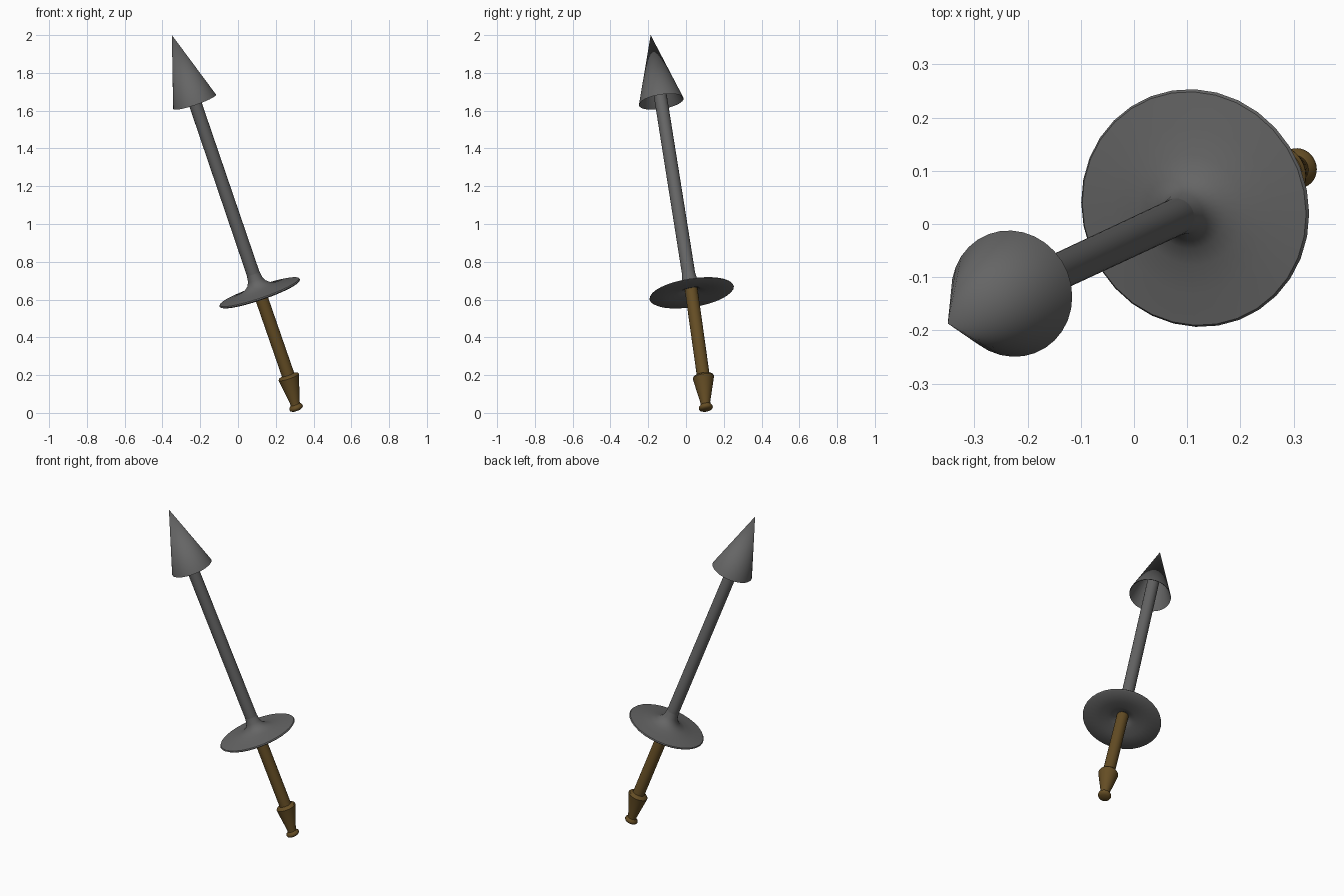
import bpy, bmesh, math
from mathutils import Vector

if "Cube" in bpy.data.objects:
    bpy.data.objects.remove(bpy.data.objects["Cube"])

SEG = 32
TIP = Vector((-0.35, -0.187, 2.0))
GUARD = Vector((0.115, 0.03, 0.635))
COLLAR = Vector((0.268, 0.092, 0.193))
CAP = Vector((0.311, 0.106, 0.012))
AXIS = (TIP - GUARD).normalized()
SIDE = AXIS.orthogonal().normalized()
UP = AXIS.cross(SIDE)


def material(name, colour):
    m = bpy.data.materials.new(name)
    m.diffuse_color = (*colour, 1)
    m.use_nodes = True
    m.node_tree.nodes["Principled BSDF"].inputs["Base Color"].default_value = m.diffuse_color
    return m


steel = material("dark_steel", (0.13, 0.13, 0.13))
wood = material("brown_grip", (0.13, 0.075, 0.018))


def lathe(name, start, end, profile, mat):
    """Rings of (distance along start->end, radius), all square to AXIS; radius 0 is a point."""
    bm = bmesh.new()
    path = (end - start).normalized()
    rings = []
    for d, r in profile:
        c = start + path * d
        if r == 0:
            rings.append([bm.verts.new(c)] * SEG)
            continue
        angles = [2 * math.pi * i / SEG for i in range(SEG)]
        rings.append([bm.verts.new(c + r * (SIDE * math.cos(a) + UP * math.sin(a))) for a in angles])
    for lo, hi in zip(rings, rings[1:]):
        for i in range(SEG):
            j = (i + 1) % SEG
            corners = list(dict.fromkeys((lo[i], lo[j], hi[j], hi[i])))
            bm.faces.new(corners)
    bmesh.ops.recalc_face_normals(bm, faces=bm.faces)
    mesh = bpy.data.meshes.new(name)
    bm.to_mesh(mesh)
    bm.free()
    mesh.materials.append(mat)
    obj = bpy.data.objects.new(name, mesh)
    bpy.context.collection.objects.link(obj)
    bpy.ops.object.select_all(action="DESELECT")
    obj.select_set(True)
    bpy.context.view_layer.objects.active = obj
    bpy.ops.object.shade_smooth_by_angle(angle=math.radians(40))
    return obj


length = (TIP - GUARD).length
base = length - 0.377  # where the point's rim sits

# Round blade, running up inside the hollow point
lathe("blade", GUARD, TIP, [(0.08, 0.035), (base + 0.25, 0.034)], steel)

# Hollow conical point
lathe("point", GUARD, TIP,
      [(base + 0.26, 0.034), (base + 0.004, 0.114), (base, 0.12), (length, 0)], steel)

# Thin dished guard flaring into the blade
lathe("guard", GUARD, TIP,
      [(0.025, 0.033), (0.012, 0.05), (0.004, 0.08), (-0.002, 0.13), (-0.006, 0.218),
       (0.0, 0.226), (0.006, 0.222), (0.014, 0.16), (0.024, 0.105), (0.036, 0.072),
       (0.053, 0.051), (0.075, 0.04), (0.11, 0.035)], steel)

# Grip between guard and pommel
lathe("grip", GUARD, COLLAR, [(-0.03, 0.034), (0.47, 0.034)], wood)

# Tapered pommel with a collar and an end cap
lathe("pommel", CAP, COLLAR,
      [(0, 0), (0.001, 0.022), (0.007, 0.034), (0.015, 0.038), (0.024, 0.036), (0.034, 0.026),
       (0.045, 0.026), (0.172, 0.055), (0.182, 0.057), (0.19, 0.052), (0.197, 0.034)], wood)
